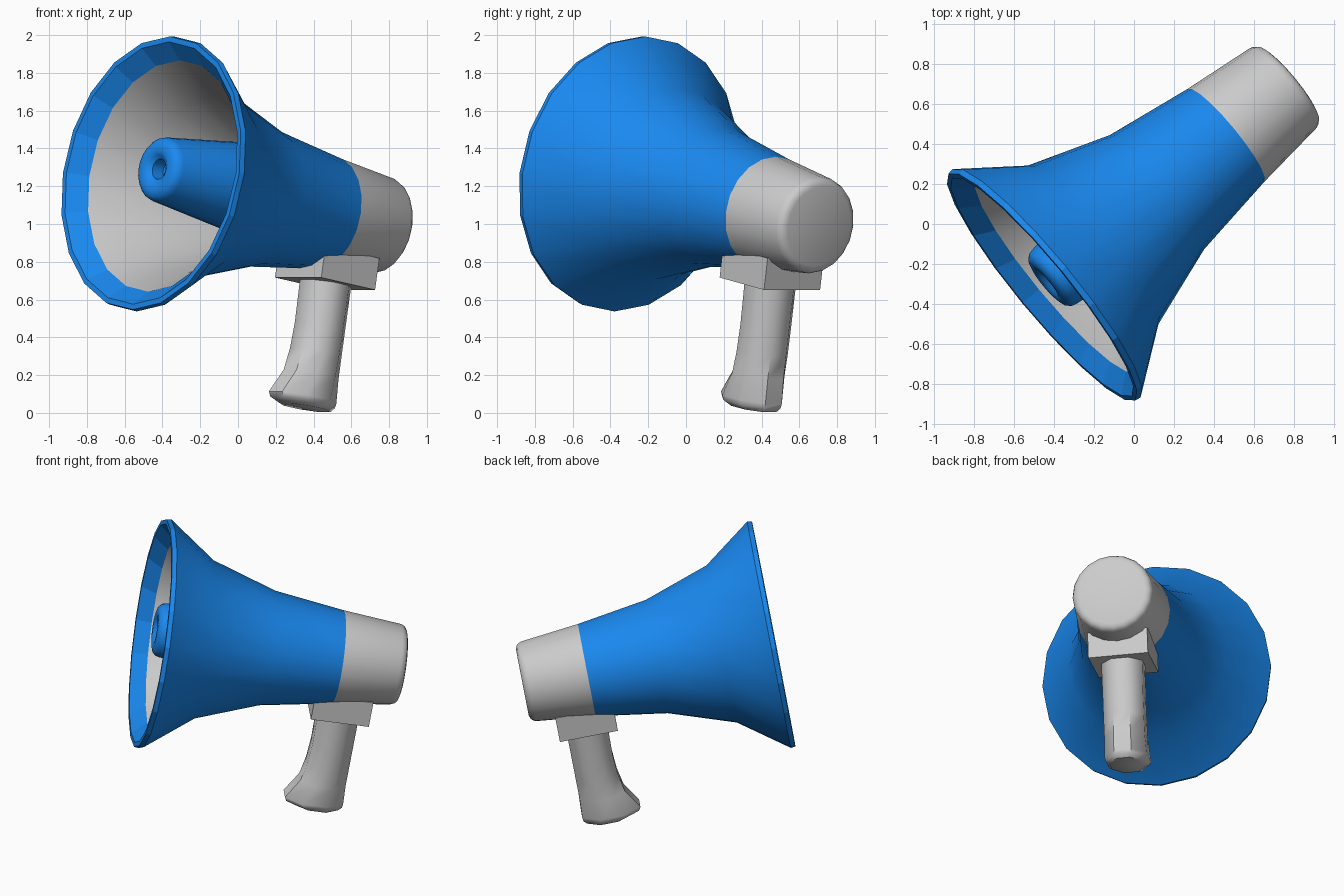
import bpy, bmesh, math
from mathutils import Vector, Matrix

if "Cube" in bpy.data.objects:
    bpy.data.objects.remove(bpy.data.objects["Cube"])

# Body frame: local z runs along the horn axis (mouth to rear), local y is up
yaw, tilt = math.radians(39.5), math.radians(10)
A = Vector((math.cos(yaw) * math.cos(tilt), math.sin(yaw) * math.cos(tilt), -math.sin(tilt)))
U = Vector((math.cos(yaw) * math.sin(tilt), math.sin(yaw) * math.sin(tilt), math.cos(tilt)))
X = U.cross(A)
FRAME = Matrix.Translation((-0.46, -0.315, 1.27)) @ Matrix((X, U, A)).transposed().to_4x4()

blue = bpy.data.materials.new("blue")
blue.diffuse_color = (0.01, 0.25, 0.87, 1)
blue.use_nodes = True
blue.node_tree.nodes["Principled BSDF"].inputs["Base Color"].default_value = blue.diffuse_color


def finish(name, bm, mat=None, smooth=35):
    me = bpy.data.meshes.new(name)
    bm.to_mesh(me)
    bm.free()
    ob = bpy.data.objects.new(name, me)
    bpy.context.collection.objects.link(ob)
    ob.matrix_world = FRAME
    if mat:
        me.materials.append(mat)
    if smooth:
        bpy.ops.object.select_all(action='DESELECT')
        ob.select_set(True)
        bpy.context.view_layer.objects.active = ob
        bpy.ops.object.shade_smooth_by_angle(angle=math.radians(smooth))
    return ob


def loft(bm, rings, cap_start=False, cap_end=False):
    rows = [[bm.verts.new(p) for p in ring] for ring in rings]
    n = len(rows[0])
    for a, b in zip(rows, rows[1:]):
        for i in range(n):
            j = (i + 1) % n
            bm.faces.new((a[i], a[j], b[j], b[i]))
    if cap_start:
        bm.faces.new(rows[0][::-1])
    if cap_end:
        bm.faces.new(rows[-1])


def lathe(name, profile, mat=None, y=0, n=20, cap_start=False, cap_end=False, smooth=35):
    """Profile of (distance along axis, radius)."""
    bm = bmesh.new()
    ang = [2 * math.pi * i / n for i in range(n)]
    loft(bm, [[(r * math.cos(t), y + r * math.sin(t), s) for t in ang] for s, r in profile],
         cap_start, cap_end)
    return finish(name, bm, mat, smooth)


# Flared blue horn, mouth lip and grey lining
lathe("horn", [(0.03, 0.739), (0.337, 0.513), (0.757, 0.37), (1.21, 0.301)], blue)
lathe("mouth_lip", [(0.09, 0.622), (0.0, 0.705), (0.0, 0.734), (0.03, 0.739)], blue, smooth=0)
lathe("horn_lining", [(1.0, 0.285), (0.757, 0.335), (0.337, 0.475), (0.09, 0.622)], cap_start=True)

# Grey rear housing with a rounded edge
lathe("rear_cap", [(1.21, 0.301), (1.585, 0.260), (1.606, 0.252), (1.62, 0.238), (1.627, 0.215)],
      cap_end=True)

# Blue inner cone with rounded nose and recessed hole
lathe("inner_cone", [(0.12, 0.05), (0.05, 0.055), (0.035, 0.075), (0.025, 0.09), (0.025, 0.125),
                     (0.033, 0.15), (0.052, 0.168), (0.075, 0.174), (0.52, 0.23), (0.92, 0.28)],
      blue, y=0.03, n=24, cap_start=True)

# Mounting block under the body
bm = bmesh.new()
bmesh.ops.create_cube(bm, size=1, matrix=Matrix.Translation((0, -0.285, 1.277))
                      @ Matrix.Diagonal((0.385, 0.17, 0.375, 1)))
finish("mounting_block", bm, smooth=0)

# Octagonal grip, flaring forward at the foot: (height, front offset, rear offset, half width)
bm = bmesh.new()
rings = []
for h, front, rear, w in [(-0.36, 0.132, 0.132, 0.132), (-0.60, 0.128, 0.132, 0.13),
                          (-0.74, 0.137, 0.132, 0.13), (-0.86, 0.16, 0.132, 0.13),
                          (-0.99, 0.238, 0.138, 0.136), (-1.015, 0.225, 0.134, 0.132),
                          (-1.04, 0.165, 0.115, 0.105)]:
    mid, half = 1.28 + (rear - front) / 2, (rear + front) / 2
    k = 1 / math.cos(math.pi / 8)
    rings.append([(w * k * math.cos(t), h, mid + half * k * math.sin(t))
                  for t in [math.pi * (2 * i + 1) / 8 for i in range(8)]])
loft(bm, rings, True, True)
bmesh.ops.recalc_face_normals(bm, faces=bm.faces)
finish("grip", bm, smooth=46)
